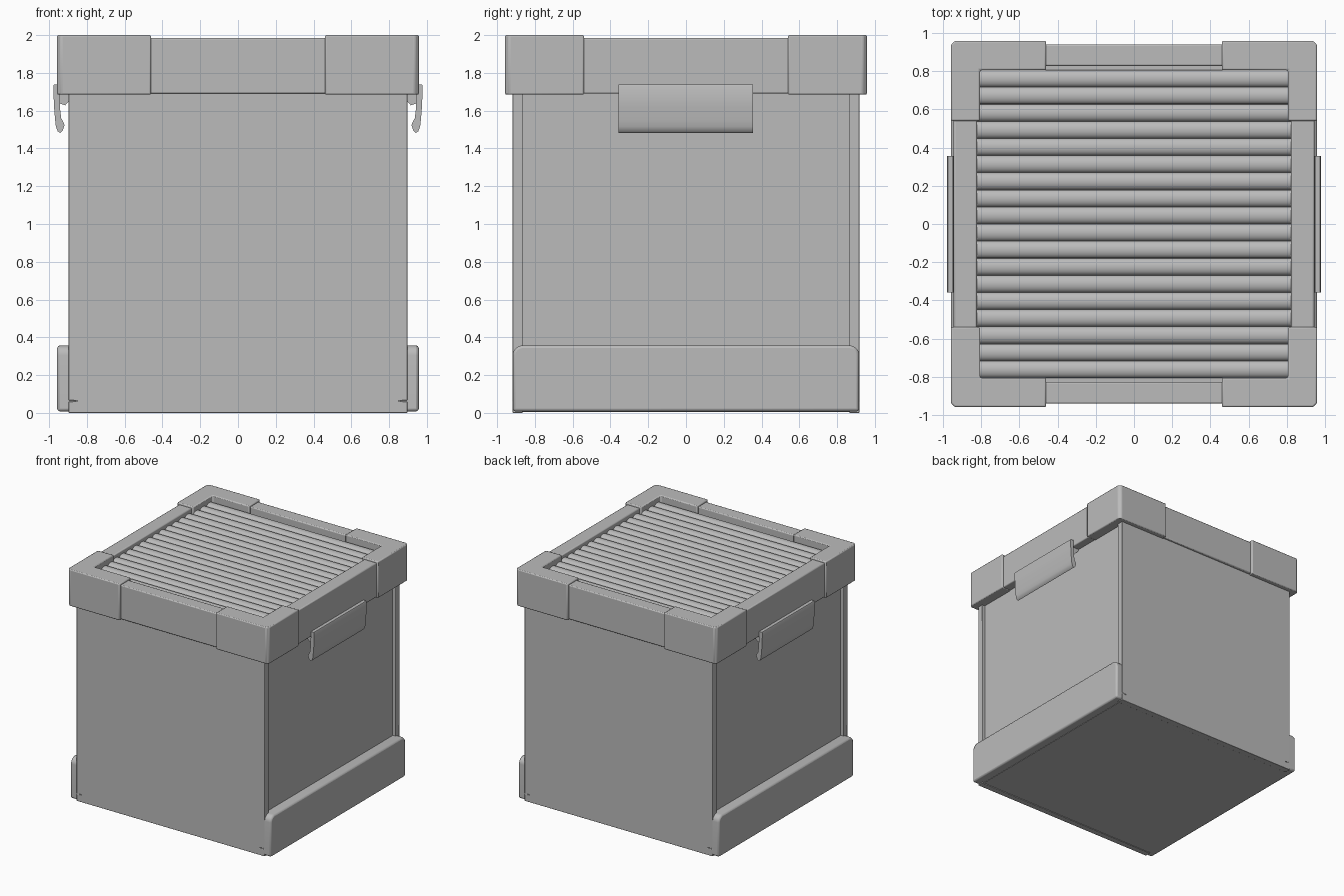
import bpy, bmesh, math
from mathutils import Vector

if "Cube" in bpy.data.objects:
    bpy.data.objects.remove(bpy.data.objects["Cube"])

grey = bpy.data.materials.new("plain grey")
grey.diffuse_color = (0.5, 0.5, 0.5, 1)
grey.use_nodes = True
grey.node_tree.nodes["Principled BSDF"].inputs["Base Color"].default_value = grey.diffuse_color


def prism(name, pts, axis, lo, hi, bevel=0.0, segments=2):
    """Extrude a 2D outline along an axis: x (y,z), y (x,z) or z (x,y)."""
    def place(p, t):
        return {"x": (t, p[0], p[1]), "y": (p[0], t, p[1]), "z": (p[0], p[1], t)}[axis]
    bm = bmesh.new()
    face = bm.faces.new([bm.verts.new(place(p, lo)) for p in pts])
    ext = bmesh.ops.extrude_face_region(bm, geom=[face])
    shift = Vector(place((0, 0), hi - lo))
    bmesh.ops.translate(bm, vec=shift, verts=[v for v in ext["geom"] if isinstance(v, bmesh.types.BMVert)])
    bmesh.ops.recalc_face_normals(bm, faces=bm.faces)
    mesh = bpy.data.meshes.new(name)
    bm.to_mesh(mesh)
    bm.free()
    mesh.materials.append(grey)
    ob = bpy.data.objects.new(name, mesh)
    bpy.context.collection.objects.link(ob)
    if bevel:
        mod = ob.modifiers.new("soft edges", "BEVEL")
        mod.width, mod.segments, mod.limit_method = bevel, segments, "ANGLE"
    bpy.context.view_layer.objects.active = ob
    ob.select_set(True)
    bpy.ops.object.shade_smooth_by_angle(angle=math.radians(35))
    ob.select_set(False)
    return ob


def box(name, x0, x1, y0, y1, z0, z1, bevel=0.0):
    return prism(name, [(x0, y0), (x1, y0), (x1, y1), (x0, y1)], "z", z0, z1, bevel)


# Body: floor, recessed side panels, front and back panels with slit corners
box("floor", -0.88, 0.88, -0.88, 0.88, 0.005, 0.05)
half = [(0.897, 0.0), (0.897, 0.06), (0.85, 0.06), (0.85, 0.066), (0.897, 0.066), (0.897, 1.72)]
panel = half + [(-x, z) for x, z in reversed(half)]
for s, side in ((-1, "front"), (1, "back")):
    prism(side + "_panel", panel, "y", *sorted((s * 0.865, s * 0.918)), bevel=0.003)

for s, side in ((-1, "left"), (1, "right")):
    box(side + "_panel", *sorted((s * 0.82, s * 0.87)), -0.87, 0.87, 0.005, 1.72)

    # Lower skirt with rounded upper corners
    arc = [(0.865 + 0.052 * math.cos(a), 0.305 + 0.052 * math.sin(a))
           for a in [i * math.pi / 12 for i in range(7)]]
    outline = [(0.917, 0.008)] + arc
    outline += [(-y, z) for y, z in reversed(outline)]
    prism(side + "_skirt", outline, "x", *sorted((s * 0.86, s * 0.957)), bevel=0.014)

    # Curved grip and its bracket
    grip = [(0.946, 1.738), (0.974, 1.738), (0.978, 1.73), (0.974, 1.62), (0.968, 1.55), (0.964, 1.515),
            (0.954, 1.49), (0.942, 1.482), (0.928, 1.495), (0.919, 1.522), (0.922, 1.535),
            (0.936, 1.56), (0.941, 1.6), (0.944, 1.66)]
    prism(side + "_grip", [(s * x, z) for x, z in grip], "y", -0.358, 0.356)
    bracket = [(0.86, 1.70), (0.948, 1.70), (0.948, 1.64), (0.915, 1.628), (0.9, 1.645), (0.86, 1.69)]
    prism(side + "_grip_bracket", [(s * x, z) for x, z in bracket], "y", -0.33, 0.33)

# Lid frame: side rails, front and back rails, and wrapping corner caps
for s, a, b in ((-1, "left", "front"), (1, "right", "back")):
    box(a + "_rail", *sorted((s * 0.822, s * 0.943)), -0.56, 0.56, 1.69, 1.985, 0.008)
    box(b + "_rail", -0.48, 0.48, *sorted((s * 0.827, s * 0.94)), 1.69, 1.985, 0.008)
for sx in (-1, 1):
    for sy in (-1, 1):
        cap = [(0.46, 0.805), (0.805, 0.805), (0.805, 0.54), (0.958, 0.54), (0.958, 0.937),
               (0.937, 0.958), (0.46, 0.958)]
        prism("corner_cap", [(sx * x, sy * y) for x, y in cap], "z", 1.685, 2.0, 0.008)

# Lid panel with rounded slats running across
box("lid_panel", -0.83, 0.83, -0.84, 0.84, 1.86, 1.905)
count, pitch = 18, 0.0895
for i in range(count):
    yc = (i - (count - 1) / 2) * pitch
    arc = [(yc + 0.0445 * math.cos(a), 1.925 + 0.03 * math.sin(a))
           for a in [k * math.pi / 10 for k in range(11)]]
    prism("slat", [(yc + 0.0445, 1.90)] + arc + [(yc - 0.0445, 1.90)], "x", -0.823, 0.823)
